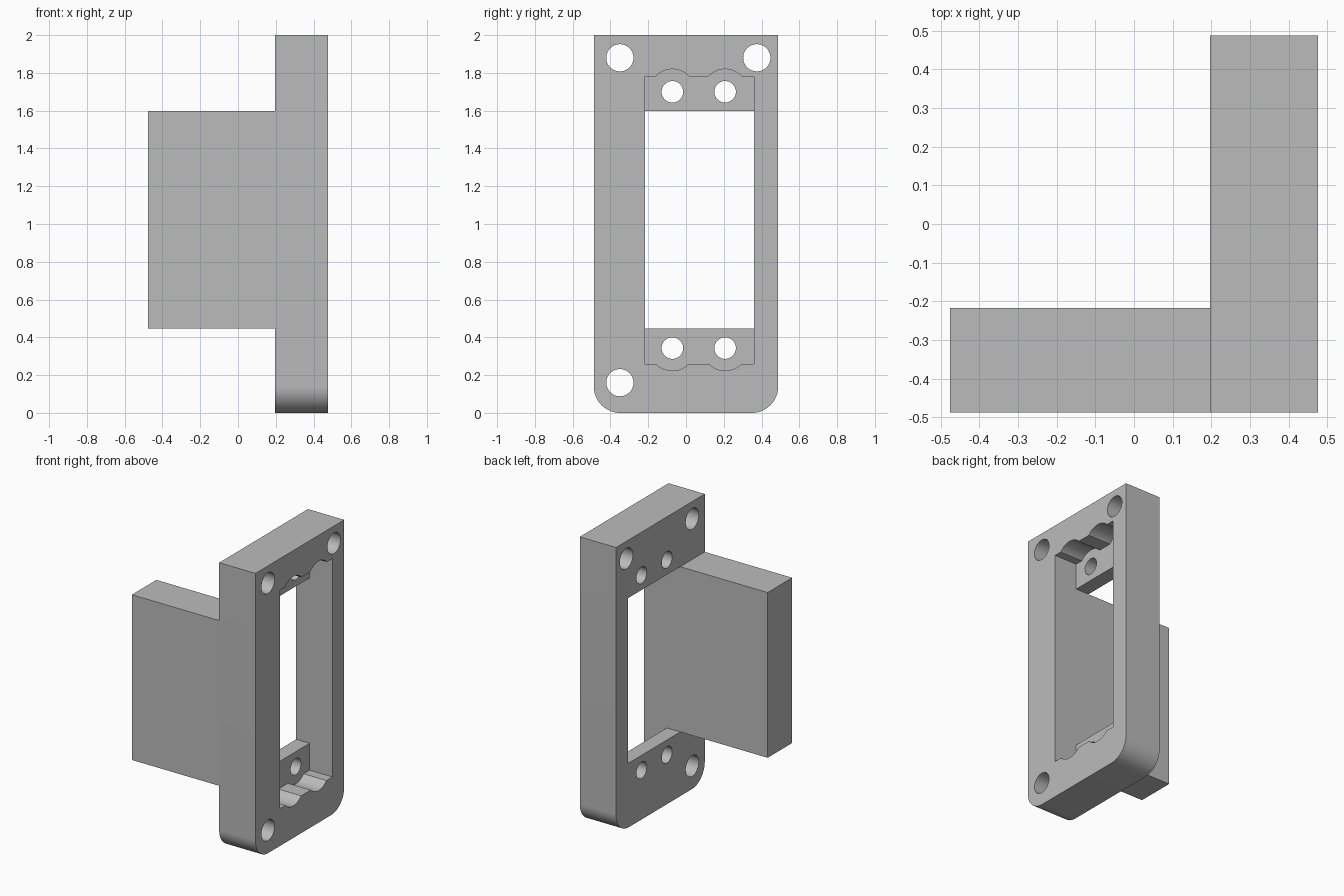
import bpy, bmesh
from math import sin, cos, pi, radians

cube = bpy.data.objects.get("Cube")
if cube:
    bpy.data.objects.remove(cube, do_unlink=True)

BACK, SHELF, FACE = 0.197, 0.3, 0.476     # depth levels of the plate along x
HALF = 0.488                              # half width of the plate
WIN_R, WIN_L = -0.218, 0.359              # window sides
LOW, HIGH = 0.447, 1.597                  # window bottom and top
SCREWS = [(y, z) for y in (-0.072, 0.207) for z in (0.343, 1.7)]
MOUNTS = [(-0.35, 1.88), (0.375, 1.88), (-0.35, 0.16)]

grey = bpy.data.materials.new("plain grey")
grey.use_nodes = True
grey.diffuse_color = (0.5, 0.5, 0.5, 1)
grey.node_tree.nodes["Principled BSDF"].inputs["Base Color"].default_value = (0.5, 0.5, 0.5, 1)


def arc(cy, cz, r, start, end, steps):
    """Points of an arc in the yz plane, angles in degrees."""
    angles = [radians(start + (end - start) * i / steps) for i in range(steps + 1)]
    return [(cy + r * cos(a), cz + r * sin(a)) for a in angles]


def prism(name, outline, x0, x1):
    """Extrude a yz outline from x0 to x1."""
    bm = bmesh.new()
    face = bm.faces.new([bm.verts.new((x0, y, z)) for y, z in outline])
    new = bmesh.ops.extrude_face_region(bm, geom=[face])["geom"]
    bmesh.ops.translate(bm, vec=(x1 - x0, 0, 0),
                        verts=[v for v in new if isinstance(v, bmesh.types.BMVert)])
    bmesh.ops.recalc_face_normals(bm, faces=bm.faces)
    mesh = bpy.data.meshes.new(name)
    bm.to_mesh(mesh)
    bm.free()
    mesh.materials.append(grey)
    obj = bpy.data.objects.new(name, mesh)
    bpy.context.collection.objects.link(obj)
    return obj


def rect(y0, y1, z0, z1):
    return [(y0, z0), (y1, z0), (y1, z1), (y0, z1)]


def disc(y, z, r):
    return arc(y, z, r, 0, 360, 48)[:-1]


def combine(target, tool, operation):
    """Apply a boolean and discard the tool object."""
    mod = target.modifiers.new("boolean", "BOOLEAN")
    mod.operation, mod.solver, mod.object = operation, "EXACT", tool
    bpy.context.view_layer.objects.active = target
    bpy.ops.object.modifier_apply(modifier=mod.name)
    bpy.data.objects.remove(tool, do_unlink=True)


# Plate with two rounded lower corners
R = 0.14
outline = [(HALF, 2), (-HALF, 2)]
outline += arc(-HALF + R, R, R, 180, 270, 16) + arc(HALF - R, R, R, 270, 360, 16)
bracket = prism("servo_bracket", outline, BACK, FACE)
bracket.name = "mounting_bracket"

# Through window, then the deeper pocket that leaves two screw tabs
combine(bracket, prism("window", rect(WIN_R, WIN_L, LOW, HIGH), 0, 1), "DIFFERENCE")
combine(bracket, prism("pocket", rect(WIN_R, WIN_L, 0.26, 1.78), SHELF, 1), "DIFFERENCE")

# Round clearance scallops and screw holes in the tabs
for y, z in SCREWS:
    combine(bracket, prism("scallop", disc(y, z, 0.12), SHELF, 1), "DIFFERENCE")
    combine(bracket, prism("screw_hole", disc(y, z, 0.057), 0, 1), "DIFFERENCE")

# Corner mounting holes
for y, z in MOUNTS:
    combine(bracket, prism("mount_hole", disc(y, z, 0.072), 0, 1), "DIFFERENCE")

# Side block standing out behind the plate
combine(bracket, prism("side_block", rect(-HALF, WIN_R, LOW, HIGH), -FACE, BACK), "UNION")

# Merge flat faces, smooth the round ones
bm = bmesh.new()
bm.from_mesh(bracket.data)
bmesh.ops.remove_doubles(bm, verts=bm.verts, dist=0.0001)
bmesh.ops.dissolve_limit(bm, angle_limit=radians(0.5), verts=bm.verts, edges=bm.edges)
bm.to_mesh(bracket.data)
bm.free()
bpy.ops.object.select_all(action="DESELECT")
bracket.select_set(True)
bpy.context.view_layer.objects.active = bracket
bpy.ops.object.shade_smooth_by_angle(angle=radians(30))
